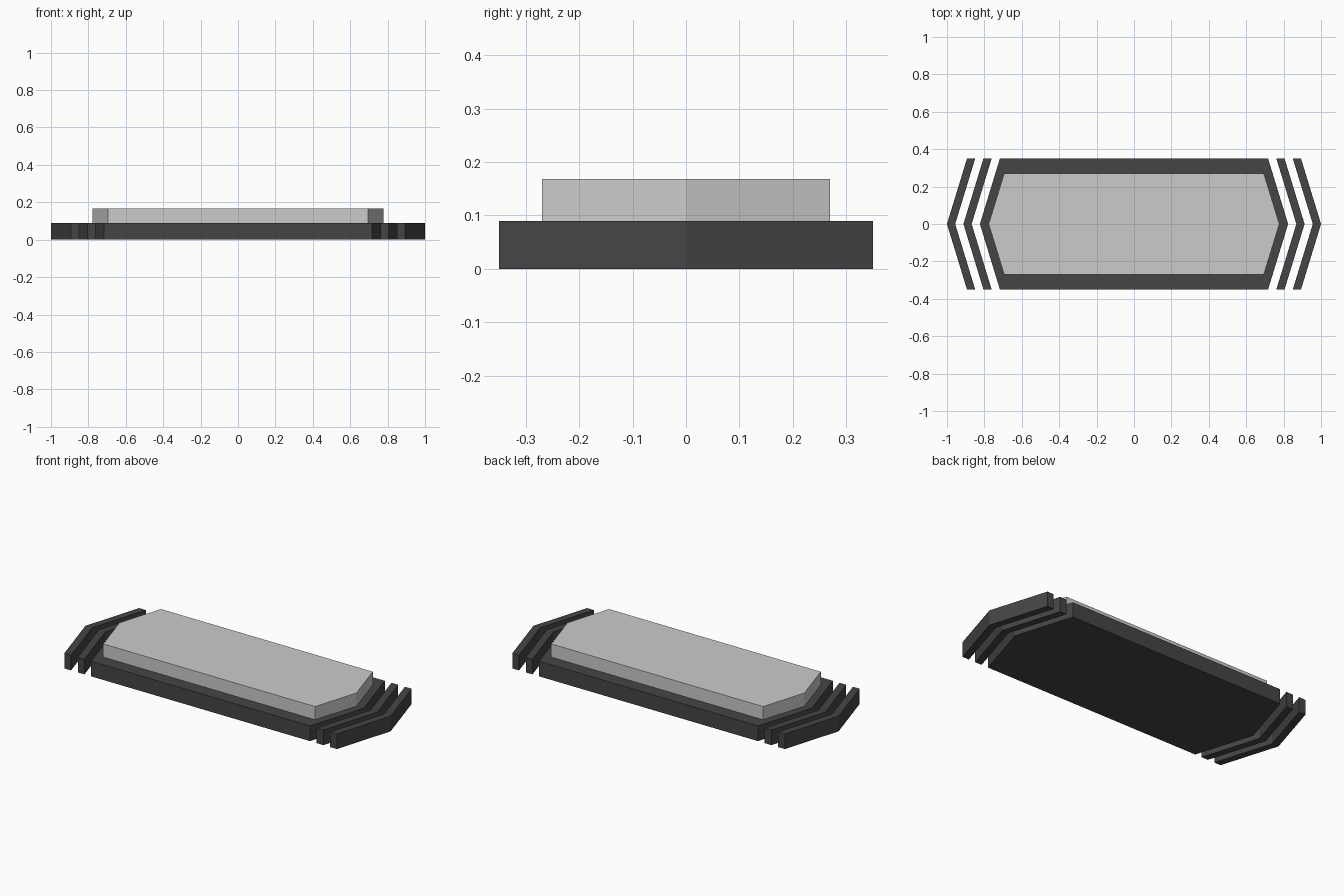
import bpy, bmesh

if "Cube" in bpy.data.objects:
    bpy.data.objects.remove(bpy.data.objects["Cube"])

HALF_Y = 0.35     # half depth of base and chevrons
SLANT = 0.107     # how far the points stick out past the corners
BAND = 0.044      # width of each chevron and each gap
BASE_TIP = 0.824
BASE_H = 0.09
TOP_H = 0.168

dark = bpy.data.materials.new("dark_grey")
dark.diffuse_color = (0.06, 0.06, 0.06, 1)
dark.use_nodes = True
dark.node_tree.nodes["Principled BSDF"].inputs["Base Color"].default_value = dark.diffuse_color


def prism(name, outline, z0, z1, mat=None):
    """Extrude a counter-clockwise flat outline from z0 to z1."""
    bm = bmesh.new()
    face = bm.faces.new([bm.verts.new((x, y, z0)) for x, y in outline])
    ext = bmesh.ops.extrude_face_region(bm, geom=[face], use_keep_orig=True)
    top = [v for v in ext["geom"] if isinstance(v, bmesh.types.BMVert)]
    bmesh.ops.translate(bm, verts=top, vec=(0, 0, z1 - z0))
    bmesh.ops.recalc_face_normals(bm, faces=bm.faces)
    mesh = bpy.data.meshes.new(name)
    bm.to_mesh(mesh)
    bm.free()
    obj = bpy.data.objects.new(name, mesh)
    bpy.context.collection.objects.link(obj)
    if mat:
        mesh.materials.append(mat)
    return obj


def hexagon(tip, corner, y):
    return [(tip, 0), (corner, y), (-corner, y), (-tip, 0), (-corner, -y), (corner, -y)]


# Base slab and raised top plate
prism("base", hexagon(BASE_TIP, BASE_TIP - SLANT, HALF_Y), 0, BASE_H, dark)
prism("top_plate", hexagon(0.777, 0.694, 0.27), BASE_H, TOP_H)

# Two chevron bands at each end
for side, s in (("right", 1), ("left", -1)):
    for i, label in enumerate(("inner", "outer")):
        a = BASE_TIP + BAND * (1 + 2 * i)
        b = a + BAND
        outline = [(b, 0), (b - SLANT, HALF_Y), (a - SLANT, HALF_Y),
                   (a, 0), (a - SLANT, -HALF_Y), (b - SLANT, -HALF_Y)]
        prism(f"{label}_chevron_{side}", [(s * x, y) for x, y in outline], 0, BASE_H, dark)
